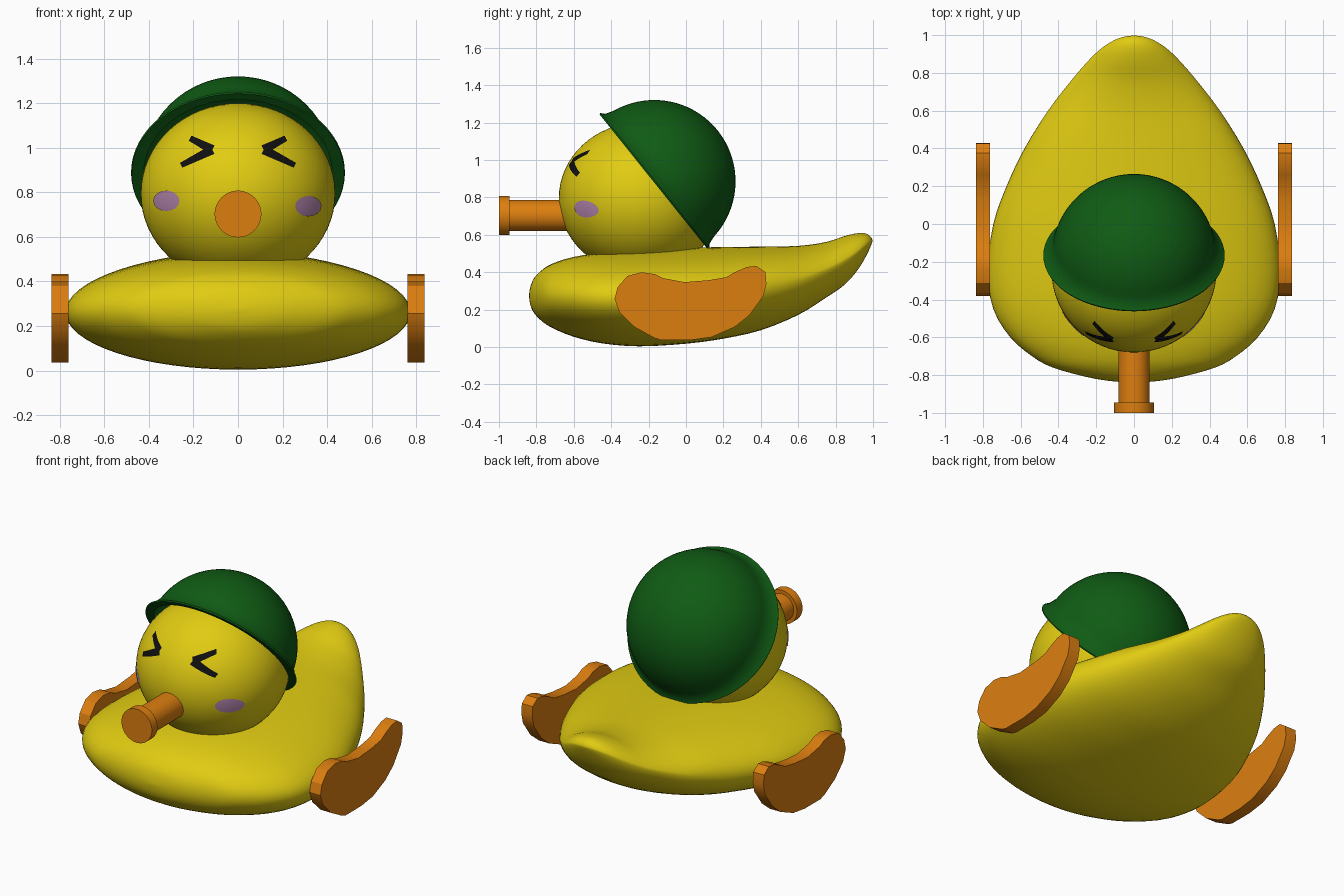
import bpy, bmesh, math
from mathutils import Matrix, Vector

if "Cube" in bpy.data.objects:
    bpy.data.objects.remove(bpy.data.objects["Cube"])


def material(name, rgb):
    m = bpy.data.materials.new(name)
    m.diffuse_color = (*rgb, 1)
    m.use_nodes = True
    m.node_tree.nodes["Principled BSDF"].inputs["Base Color"].default_value = m.diffuse_color
    return m


YELLOW = material("yellow", (0.75, 0.60, 0.006))
ORANGE = material("orange", (0.72, 0.21, 0.005))
GREEN = material("dark green", (0.005, 0.105, 0.007))
BLACK = material("black", (0.005, 0.005, 0.005))
LILAC = material("lilac", (0.46, 0.24, 0.43))


def finish(bm, name, mat, angle=35, recalc=True):
    """Turn a bmesh into a smooth shaded object."""
    bmesh.ops.remove_doubles(bm, verts=bm.verts, dist=1e-5)
    if recalc:
        bmesh.ops.recalc_face_normals(bm, faces=bm.faces)
    me = bpy.data.meshes.new(name)
    bm.to_mesh(me)
    bm.free()
    me.materials.append(mat)
    ob = bpy.data.objects.new(name, me)
    bpy.context.collection.objects.link(ob)
    bpy.ops.object.select_all(action='DESELECT')
    ob.select_set(True)
    bpy.context.view_layer.objects.active = ob
    bpy.ops.object.shade_smooth_by_angle(angle=math.radians(angle))
    return ob


def skin(bm, rings, closed=True):
    """Bridge equal-length rows of points with quads."""
    rows = [[bm.verts.new(p) for p in r] for r in rings]
    n = len(rows[0])
    for a, b in zip(rows, rows[1:]):
        for i in range(n if closed else n - 1):
            j = (i + 1) % n
            bm.faces.new((a[i], a[j], b[j], b[i]))


def lathe(name, profile, mat, matrix, n=64, angle=35, scale=lambda r: 1):
    """Revolve (radius, height) points around local z."""
    bm = bmesh.new()
    skin(bm, [[(r * scale(r) * math.cos(2 * math.pi * i / n), r * math.sin(2 * math.pi * i / n), z)
               for i in range(n)] for r, z in profile])
    bmesh.ops.transform(bm, matrix=matrix, verts=bm.verts)
    return finish(bm, name, mat, angle)


def catmull(pts, steps):
    out = []
    for i in range(len(pts) - 1):
        p = [pts[max(i - 1, 0)], pts[i], pts[i + 1], pts[min(i + 2, len(pts) - 1)]]
        for s in range(steps):
            t = s / steps
            out.append([0.5 * (2 * b + (c - a) * t + (2 * a - 5 * b + 4 * c - d) * t * t
                               + (3 * b - a - 3 * c + d) * t ** 3) for a, b, c, d in zip(*p)])
    return out + [pts[-1]]


# Body: loft of oval sections (y, half width, bottom, top) ending in a raised tail
stations = [
    (-.84, 0, .275, .275), (-.832, .12, .225, .322), (-.81, .25, .178, .372),
    (-.76, .43, .13, .42), (-.70, .54, .095, .452), (-.60, .655, .055, .482),
    (-.45, .745, .02, .505), (-.25, .775, .004, .52), (0, .745, .018, .53),
    (.2, .675, .045, .535), (.4, .58, .09, .537), (.6, .455, .172, .541),
    (.75, .34, .265, .562), (.85, .255, .335, .594), (.92, .185, .415, .609),
    (.965, .12, .49, .606), (.99, .06, .545, .587), (.998, 0, .57, .57)]
rings = []
for y, w, zb, zt in catmull(stations, 3):
    power = 1 + 0.5 * min(max((y - .5) / .3, 0), 1)   # pinch the tail ridge
    ring = []
    for i in range(64):
        a = 2 * math.pi * i / 64
        s = math.sin(a)
        s = s ** power if s > 0 else s
        ring.append((w * math.cos(a), y, (zb + zt) / 2 + (zt - zb) / 2 * s))
    rings.append(ring)
bm = bmesh.new()
skin(bm, rings)
finish(bm, "body", YELLOW, 60)

# Head: slightly flattened ball
HC, HR = Vector((0, -.245, .795)), Vector((.437, .435, .405))
bm = bmesh.new()
bmesh.ops.create_uvsphere(bm, u_segments=64, v_segments=32, radius=1)
bmesh.ops.transform(bm, matrix=Matrix.Translation(HC) @ Matrix.Diagonal((*HR, 1)), verts=bm.verts)
finish(bm, "head", YELLOW, 60)


def on_face(x, z):
    """Project a front-view point onto the head, just above its surface."""
    k = 1.009
    u, v = x / (HR.x * k), (z - HC.z) / (HR.z * k)
    return (x, HC.y - HR.y * k * math.sqrt(max(0, 1 - u * u - v * v)), z)


def face_forward(bm):
    for f in bm.faces:
        f.normal_update()
        if f.normal.y > 0:
            f.normal_flip()


# Squinting eyes: two tapered strokes meeting in a chevron
def stroke(bm, a, b, wa, wb):
    a, b = Vector(a), Vector(b)
    d = (b - a).normalized()
    side = Vector((-d.y, d.x))
    rows = []
    for i in range(11):
        t = i / 10
        c, w = a.lerp(b, t), wa + (wb - wa) * t
        rows.append([on_face(*(c + side * w * k / 2)) for k in (-1, -.5, 0, .5, 1)])
    skin(bm, rows, closed=False)


for sx, label in ((-1, "left"), (1, "right")):
    bm = bmesh.new()
    stroke(bm, (sx * .215, 1.043), (sx * .115, .992), .026, .042)
    stroke(bm, (sx * .255, .922), (sx * .115, .992), .024, .042)
    face_forward(bm)
    finish(bm, label + "_eye", BLACK, 60, recalc=False)

# Cheeks: oval patches lying on the head
for x, z, label in ((-.322, .762, "left"), (.316, .738, "right")):
    bm = bmesh.new()
    skin(bm, [[on_face(x + .059 * r * math.cos(i * math.pi / 8), z + .046 * r * math.sin(i * math.pi / 8))
               for i in range(16)] for r in (0, .35, .7, 1)])
    face_forward(bm)
    finish(bm, label + "_cheek", LILAC, 60, recalc=False)

# Beak: tube with a wider flange at the tip
beak = [(0, 0), (.083, 0), (.083, .445), (.105, .445), (.105, .5), (0, .5)]
lathe("beak", beak, ORANGE, Matrix.Translation((0, -.5, .703)) @ Matrix.Rotation(math.pi / 2, 4, 'X'), 48)

# Helmet: hollow dome with a flared brim, tipped to the back of the head
arc = [i * math.pi / 40 for i in range(21)]
helmet = [(.423 * math.sin(a), .423 * math.cos(a)) for a in arc]
helmet += [(.462, -.004), (.465, .004), (.445, .022)]
helmet += [(.435 * math.sin(a), .435 * math.cos(a)) for a in reversed(arc[:-2])]
lathe("helmet", helmet, GREEN,
      Matrix.Translation((0, -.17, .886)) @ Matrix.Rotation(-math.atan2(.78, .626), 4, 'X'),
      scale=lambda r: 1.033 if r > .44 else 1)

# Wings: flat plates cut to a curved side outline
wing = [(-.382, .257), (-.366, .32), (-.313, .38), (-.238, .40), (-.168, .39), (-.126, .369),
        (-.008, .347), (.126, .358), (.217, .374), (.26, .40), (.324, .428), (.377, .434),
        (.425, .40), (.43, .337), (.414, .273), (.34, .171), (.26, .107), (.136, .053),
        (.02, .037), (-.131, .037), (-.168, .048), (-.275, .107), (-.356, .187)]
for sx, label in ((-1, "left"), (1, "right")):
    bm = bmesh.new()
    skin(bm, [[(sx * x, y, z) for y, z in wing] for x in (.762, .837)])
    bm.verts.ensure_lookup_table()
    n = len(wing)
    bm.faces.new(bm.verts[:n])
    bm.faces.new(bm.verts[n:])
    finish(bm, label + "_wing", ORANGE, 25)
